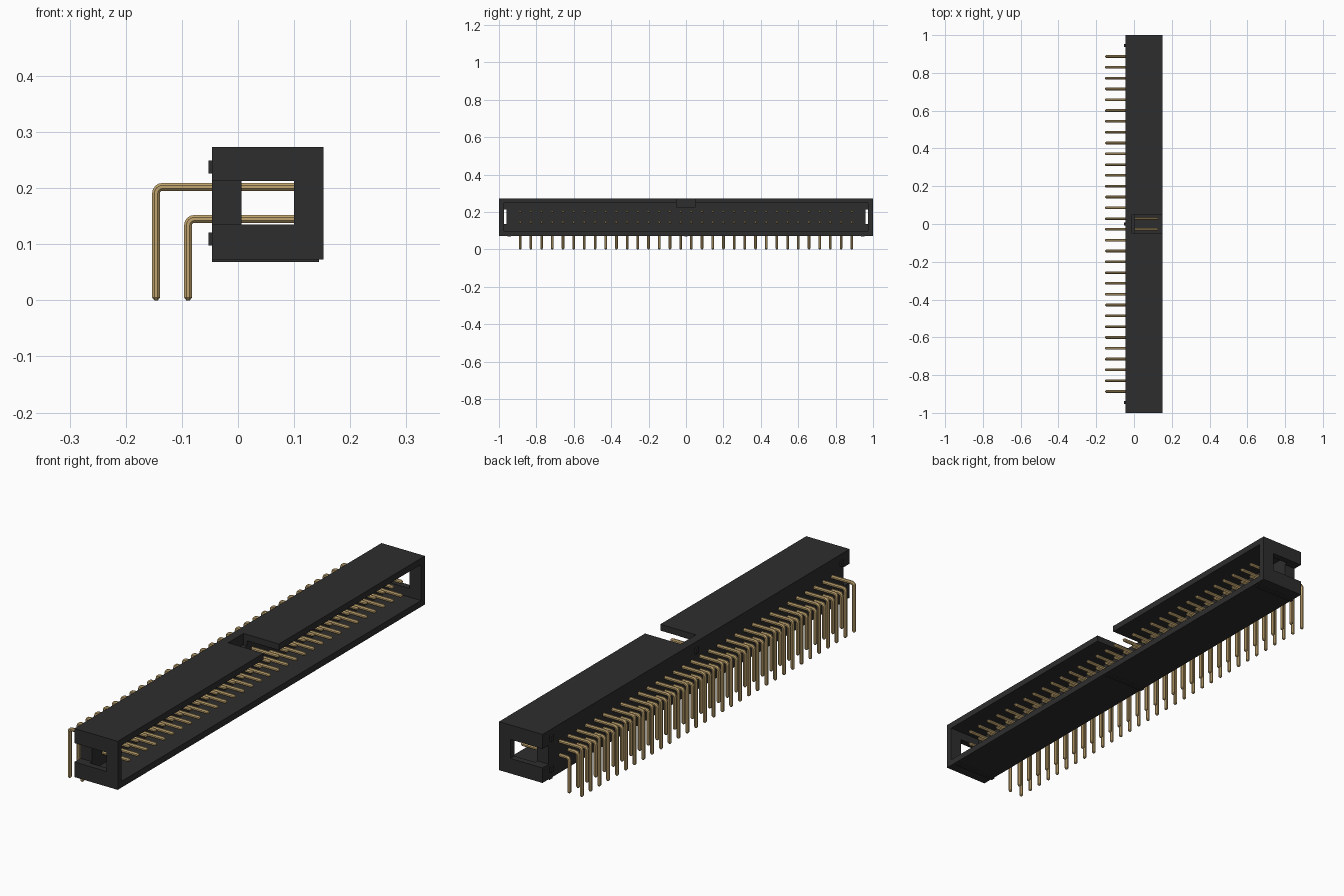
import bpy, bmesh, math
from mathutils import Vector

if "Cube" in bpy.data.objects:
    bpy.data.objects.remove(bpy.data.objects["Cube"], do_unlink=True)


def material(name, rgb):
    mat = bpy.data.materials.new(name)
    mat.use_nodes = True
    mat.diffuse_color = (*rgb, 1)
    mat.node_tree.nodes["Principled BSDF"].inputs["Base Color"].default_value = (*rgb, 1)
    return mat


BLACK = material("black plastic", (0.027, 0.027, 0.027))
GOLD = material("gold contact", (0.54, 0.38, 0.16))


def link(name, bm, mat):
    bmesh.ops.recalc_face_normals(bm, faces=bm.faces)
    mesh = bpy.data.meshes.new(name)
    bm.to_mesh(mesh)
    bm.free()
    mesh.materials.append(mat)
    obj = bpy.data.objects.new(name, mesh)
    bpy.context.collection.objects.link(obj)
    return obj


def box(name, x, y, z, mat=BLACK):
    """Box from three (low, high) ranges."""
    bm = bmesh.new()
    bmesh.ops.create_cube(bm, size=1)
    for v in bm.verts:
        v.co = Vector([(lo + hi) / 2 + c * (hi - lo) for c, (lo, hi) in zip(v.co, (x, y, z))])
    return link(name, bm, mat)


# Housing: a block with a mating cavity, key notch and end slots cut out
BACK, FLOOR, FRONT = -0.046, 0.006, 0.152
BOTTOM, TOP = 0.073, 0.273
housing = box("housing", (BACK, FRONT), (-1, 1), (BOTTOM, TOP))
cutters = [
    box("cavity_cutter", (FLOOR, 0.2), (-0.974, 0.974), (0.099, 0.247)),
    box("key_notch_cutter", (-0.01, 0.25), (-0.05, 0.05), (0.226, 0.3)),
]
for side in (-1, 1):
    cutters.append(box("end_slot_cutter", (-0.1, 0.1), sorted((side * 0.96, side * 1.1)), (0.135, 0.213)))
for cutter in cutters:
    cutter.hide_render = True
    mod = housing.modifiers.new("cut", "BOOLEAN")
    mod.operation = "DIFFERENCE"
    mod.solver = "EXACT"
    mod.object = cutter
bpy.context.view_layer.update()
cut_mesh = bpy.data.meshes.new_from_object(housing.evaluated_get(bpy.context.evaluated_depsgraph_get()))
housing.modifiers.clear()
housing.data = cut_mesh
cut_mesh.materials.clear()
cut_mesh.materials.append(BLACK)
for cutter in cutters:
    bpy.data.objects.remove(cutter, do_unlink=True)

# Standoff bumps on the back and ribs underneath
for label, y in (("front", -0.945), ("middle", 0), ("rear", 0.945)):
    ys = (y - 0.009, y + 0.009)
    box(label + "_upper_standoff", (-0.053, BACK + 0.002), ys, (0.226, 0.249))
    box(label + "_lower_standoff", (-0.053, BACK + 0.002), ys, (0.098, 0.121))
    box(label + "_bottom_rib", (BACK, 0.144), ys, (0.068, BOTTOM + 0.002))

# Right-angle pins: octagonal section swept along a bent path with tapered tips
HALF = 0.007
COUNT, PITCH = 32, 0.0572


def pin_row(name, leg_x, arm_z):
    bend = 0.011
    # Path stations: x, z, section direction angle, section scale
    stations = [(leg_x, 0, 0, 0.45), (leg_x, 0.005, 0, 1)]
    for i in range(5):
        a = i / 4 * math.pi / 2
        stations.append((leg_x + bend * (1 - math.cos(a)), arm_z - bend * (1 - math.sin(a)), a, 1))
    stations += [(0.123, arm_z, math.pi / 2, 1), (0.129, arm_z, math.pi / 2, 0.45)]
    bm = bmesh.new()
    rings = []
    for x, z, a, scale in stations:
        ring = []
        for k in range(8):
            t = (k + 0.5) * math.pi / 4
            r = HALF * scale / math.cos(math.pi / 8)
            u, v = r * math.cos(t), r * math.sin(t)
            ring.append(bm.verts.new((x + u * math.cos(a), v, z - u * math.sin(a))))
        rings.append(ring)
    for lower, upper in zip(rings, rings[1:]):
        for k in range(8):
            n = (k + 1) % 8
            bm.faces.new((lower[k], lower[n], upper[n], upper[k]))
    bm.faces.new(rings[0])
    bm.faces.new(rings[-1])
    row = link(name, bm, GOLD)
    row.location.y = -PITCH * (COUNT - 1) / 2
    array = row.modifiers.new("row", "ARRAY")
    array.count = COUNT
    array.use_relative_offset = False
    array.use_constant_offset = True
    array.constant_offset_displace = (0, PITCH, 0)


pin_row("upper_pins", -0.146, 0.202)
pin_row("lower_pins", -0.089, 0.145)
